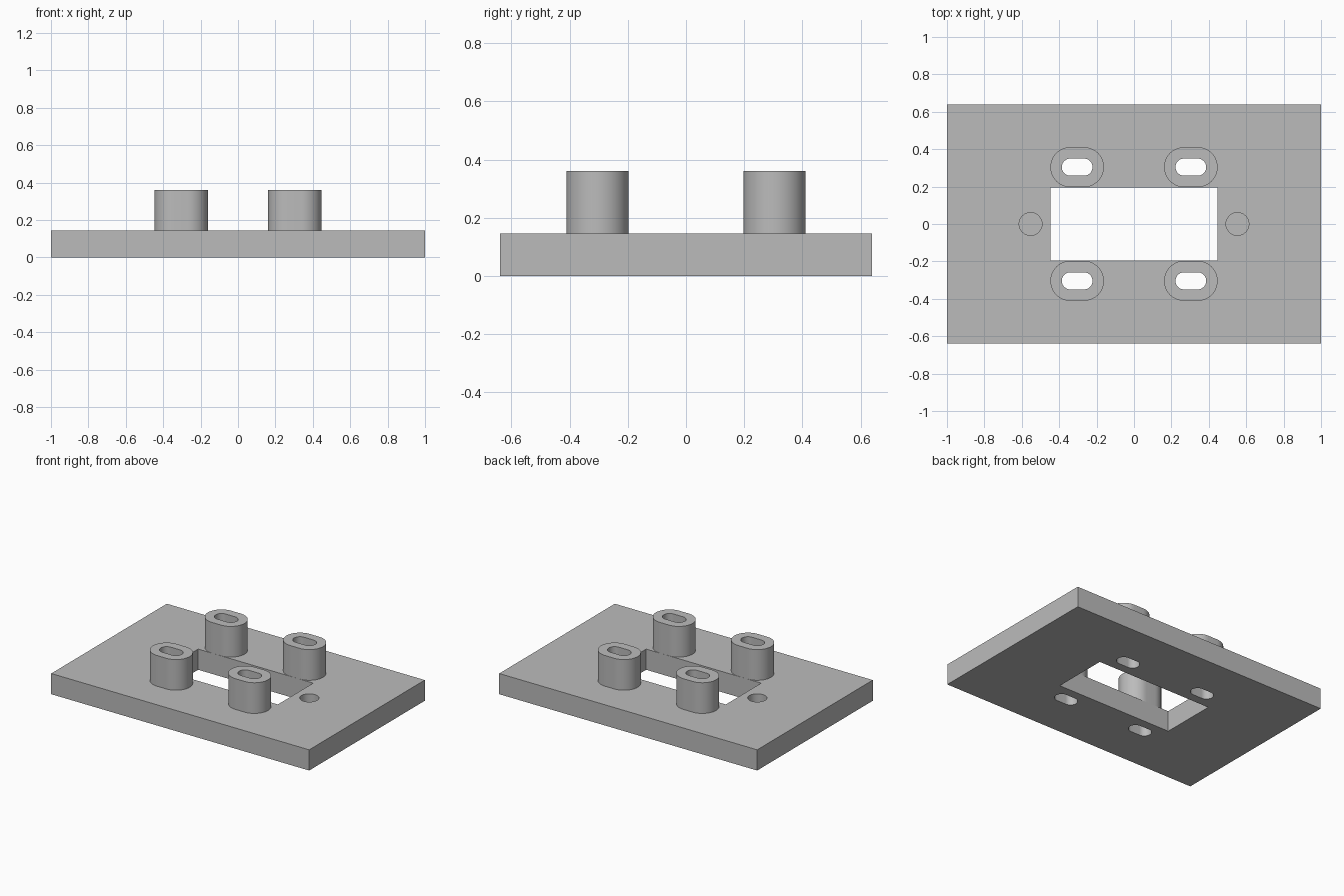
import bpy
import bmesh
from math import cos, sin, pi, radians

if "Cube" in bpy.data.objects:
    bpy.data.objects.remove(bpy.data.objects["Cube"], do_unlink=True)

PLATE_TOP, BOSS_TOP = 0.145, 0.36
BOSS_POS, STRAIGHT = 0.304, 0.036
BOSS_R, SLOT_R = 0.107, 0.046
SIDES = 64

grey = bpy.data.materials.new("plain grey")
grey.use_nodes = True
colour = (0.5, 0.5, 0.5, 1)
grey.diffuse_color = colour
grey.node_tree.nodes["Principled BSDF"].inputs["Base Color"].default_value = colour


def stadium(cx, cy, radius, straight):
    """Outline of a rounded slot along x; a circle when straight is 0."""
    points = []
    for end in (1, -1):
        for i in range(SIDES // 2 + (1 if straight else 0)):
            a = pi * i / (SIDES // 2) - end * pi / 2
            points.append((cx + end * straight + radius * cos(a), cy + radius * sin(a)))
    return points


def rectangle(hx, hy):
    return [(-hx, -hy), (hx, -hy), (hx, hy), (-hx, hy)]


def solid(name, outline, z0, z1, inner=None):
    """Extrude an outline from z0 to z1, hollowed by an inner outline if given."""
    bm = bmesh.new()
    ring = lambda pts, z: [bm.verts.new((x, y, z)) for x, y in pts]
    low, high = ring(outline, z0), ring(outline, z1)
    pairs = [(low, high)]
    if inner:
        in_low, in_high = ring(inner, z0), ring(inner, z1)
        pairs += [(high, in_high), (in_high, in_low), (in_low, low)]
    else:
        bm.faces.new(low[::-1])
        bm.faces.new(high)
    n = len(outline)
    for a, b in pairs:
        for i in range(n):
            j = (i + 1) % n
            bm.faces.new((a[i], a[j], b[j], b[i]))
    bmesh.ops.recalc_face_normals(bm, faces=bm.faces)
    mesh = bpy.data.meshes.new(name)
    bm.to_mesh(mesh)
    bm.free()
    mesh.materials.append(grey)
    obj = bpy.data.objects.new(name, mesh)
    bpy.context.collection.objects.link(obj)
    return obj


def select(obj):
    bpy.ops.object.select_all(action='DESELECT')
    obj.select_set(True)
    bpy.context.view_layer.objects.active = obj


def cut(target, cutter):
    cutter.hide_render = True
    select(target)
    mod = target.modifiers.new("cut", 'BOOLEAN')
    mod.operation, mod.solver, mod.object = 'DIFFERENCE', 'EXACT', cutter
    bpy.ops.object.modifier_apply(modifier=mod.name)
    bpy.data.objects.remove(cutter, do_unlink=True)


# Base plate with its rectangular window
plate = solid("base_plate", rectangle(1, 0.64), 0, PLATE_TOP)
cut(plate, solid("window_cutter", rectangle(0.446, 0.196), -0.1, 0.5))
parts = [plate]

for sx, side in ((1, "left"), (-1, "right")):
    # Blind round hole beside the window
    hole = stadium(sx * 0.553, 0, 0.061, 0)
    cut(plate, solid("hole_cutter", hole, 0.04, 0.5))
    # Slotted bosses, their slots running on through the plate
    for sy, end in ((-1, "front"), (1, "back")):
        x, y = sx * BOSS_POS, sy * BOSS_POS
        slot = stadium(x, y, SLOT_R, STRAIGHT)
        cut(plate, solid("slot_cutter", slot, -0.1, 0.5))
        parts.append(solid(f"{end}_{side}_boss", stadium(x, y, BOSS_R, STRAIGHT),
                           PLATE_TOP, BOSS_TOP, slot))

for part in parts:
    select(part)
    bpy.ops.object.shade_smooth_by_angle(angle=radians(30))
